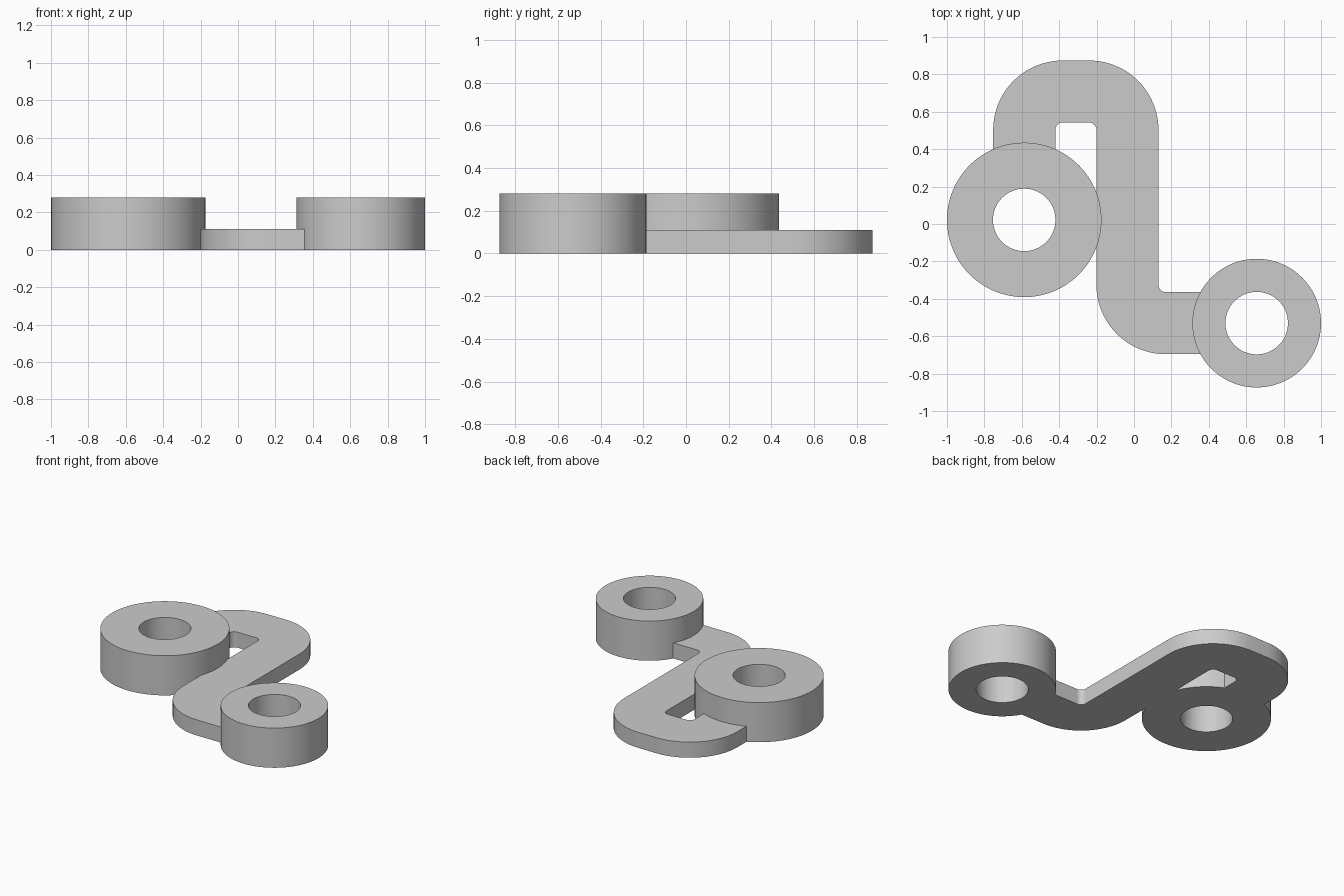
import bpy
import bmesh
import math
from mathutils import Vector

cube = bpy.data.objects.get("Cube")
if cube:
    bpy.data.objects.remove(cube, do_unlink=True)

grey = bpy.data.materials.new("plain_grey")
grey.use_nodes = True
grey.diffuse_color = (0.6, 0.6, 0.6, 1)
grey.node_tree.nodes["Principled BSDF"].inputs["Base Color"].default_value = (0.6, 0.6, 0.6, 1)

HEIGHT, BAR_HEIGHT = 0.28, 0.11
HOLE, HALF_WIDTH, BEND = 0.167, 0.166, 0.205
LARGE, SMALL = Vector((-0.587, 0.022)), Vector((0.656, -0.53))


def finish(name, bm):
    bmesh.ops.recalc_face_normals(bm, faces=bm.faces)
    mesh = bpy.data.meshes.new(name)
    bm.to_mesh(mesh)
    bm.free()
    mesh.materials.append(grey)
    obj = bpy.data.objects.new(name, mesh)
    bpy.context.collection.objects.link(obj)
    return obj


def ring(name, center, radius, steps=96):
    """Upright tube: a rectangular section turned about its axis."""
    bm = bmesh.new()
    section = [(HOLE, 0), (radius, 0), (radius, HEIGHT), (HOLE, HEIGHT)]
    loops = []
    for i in range(steps):
        a = math.tau * i / steps
        loops.append([bm.verts.new((center.x + r * math.cos(a), center.y + r * math.sin(a), z))
                      for r, z in section])
    for i in range(steps):
        p, q = loops[i], loops[(i + 1) % steps]
        for j in range(4):
            k = (j + 1) % 4
            bm.faces.new((p[j], p[k], q[k], q[j]))
    return finish(name, bm)


def bent_bar(name, path, steps=20):
    """Flat bar along a path whose corners are rounded."""
    stations = []  # centre point and sideways direction
    side = lambda d: Vector((-d.y, d.x))
    stations.append((path[0], side((path[1] - path[0]).normalized())))
    for a, b, c in zip(path, path[1:], path[2:]):
        d, e = (b - a).normalized(), (c - b).normalized()
        pivot = b + (e - d) * BEND
        for i in range(steps + 1):
            t = math.pi / 2 * i / steps
            out = d * math.sin(t) - e * math.cos(t)
            along = d * math.cos(t) + e * math.sin(t)
            stations.append((pivot + out * BEND, side(along)))
    stations.append((path[-1], side((path[-1] - path[-2]).normalized())))

    bm = bmesh.new()
    left = [bm.verts.new((*(p + s * HALF_WIDTH), 0)) for p, s in stations]
    right = [bm.verts.new((*(p - s * HALF_WIDTH), 0)) for p, s in stations]
    base = bm.faces.new(left + right[::-1])
    top = bmesh.ops.extrude_face_region(bm, geom=[base], use_keep_orig=True)["geom"]
    bmesh.ops.translate(bm, vec=(0, 0, BAR_HEIGHT),
                        verts=[v for v in top if isinstance(v, bmesh.types.BMVert)])
    return finish(name, bm)


# Two bosses joined by a double-bent bar that ends inside the boss walls
INSET = 0.2
bar = bent_bar("bent_bar", [
    LARGE + Vector((0, INSET)),
    Vector((LARGE.x, 0.874 - HALF_WIDTH)),
    Vector((-0.035, 0.874 - HALF_WIDTH)),
    Vector((-0.035, SMALL.y)),
    SMALL - Vector((INSET, 0)),
])
link = ring("offset_link", LARGE, 0.413)
small_boss = ring("small_boss", SMALL, 0.344)

# Fuse into one solid
for part in (bar, small_boss):
    union = link.modifiers.new("fuse", 'BOOLEAN')
    union.operation = 'UNION'
    union.solver = 'EXACT'
    union.object = part
bpy.context.view_layer.objects.active = link
link.select_set(True)
for name in [m.name for m in link.modifiers]:
    bpy.ops.object.modifier_apply(modifier=name)
for part in (bar, small_boss):
    bpy.data.objects.remove(part, do_unlink=True)

bpy.ops.object.shade_smooth_by_angle(angle=math.radians(30))
